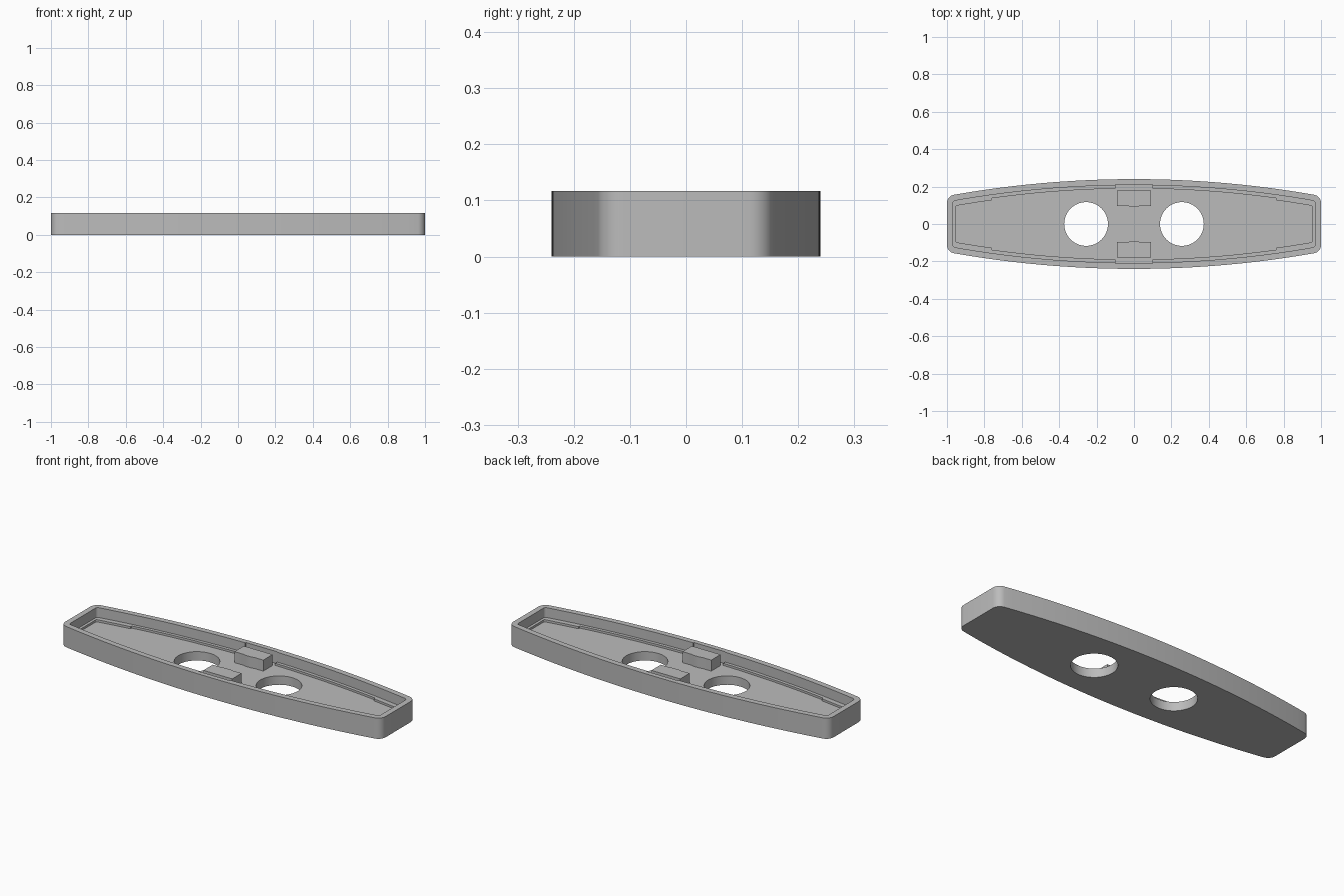
import bpy, bmesh, math

old = bpy.data.objects.get("Cube")
if old:
    bpy.data.objects.remove(old, do_unlink=True)

HEIGHT = 0.117
FLOOR = 0.05
LEDGE = 0.062
ARC_R = 5.58          # radius of the long bowed sides
HALF_W = 0.24

grey = bpy.data.materials.new("plain_grey")
grey.use_nodes = True
grey.diffuse_color = (0.5, 0.5, 0.5, 1)
grey.node_tree.nodes["Principled BSDF"].inputs["Base Color"].default_value = (0.5, 0.5, 0.5, 1)


def outline(end, side, r):
    """Bowed bar outline, inset from the ends and sides, with rounded corners."""
    yc = ARC_R - HALF_W
    big = ARC_R - side
    cx = 1 - end - r
    cy = math.sqrt((big - r) ** 2 - cx ** 2) - yc
    phi = math.atan2(cy + yc, cx)
    quarter = [(cx + r * math.cos(phi * i / 8), cy + r * math.sin(phi * i / 8)) for i in range(9)]
    steps = 20
    for i in range(1, steps + 1):
        a = phi + (math.pi / 2 - phi) * i / steps
        quarter.append((big * math.cos(a), big * math.sin(a) - yc))
    half = quarter + [(-x, y) for x, y in reversed(quarter[:-1])]
    return half + [(-x, -y) for x, y in half]


def prism(name, pts, z0, z1):
    """Upright solid from a plan outline."""
    bm = bmesh.new()
    base = bm.faces.new([bm.verts.new((x, y, z0)) for x, y in pts])
    top = bmesh.ops.extrude_face_region(bm, geom=[base])["geom"]
    verts = [v for v in top if isinstance(v, bmesh.types.BMVert)]
    bmesh.ops.translate(bm, verts=verts, vec=(0, 0, z1 - z0))
    bmesh.ops.recalc_face_normals(bm, faces=bm.faces)
    mesh = bpy.data.meshes.new(name)
    bm.to_mesh(mesh)
    bm.free()
    mesh.materials.append(grey)
    ob = bpy.data.objects.new(name, mesh)
    bpy.context.collection.objects.link(ob)
    return ob


def cut(ob, cutter):
    """Subtract a cutter, keep the result and drop the cutter."""
    mod = ob.modifiers.new("cut", 'BOOLEAN')
    mod.operation = 'DIFFERENCE'
    mod.solver = 'EXACT'
    mod.object = cutter
    deps = bpy.context.evaluated_depsgraph_get()
    mesh = bpy.data.meshes.new_from_object(ob.evaluated_get(deps))
    ob.modifiers.clear()
    ob.data = mesh
    bpy.data.objects.remove(cutter, do_unlink=True)


def rect(x, y):
    return [(x, y), (-x, y), (-x, -y), (x, -y)]


def circle(cx, r, n=64):
    return [(cx + r * math.cos(2 * math.pi * i / n), r * math.sin(2 * math.pi * i / n)) for i in range(n)]


# Tray body with its main cavity
tray = prism("tray", outline(0, 0, 0.045), 0, HEIGHT)
above = HEIGHT + 0.1
cut(tray, prism("cavity", outline(0.032, 0.032, 0.015), LEDGE, above))

# Floor pocket, narrower near the ends, leaving a low ledge
cut(tray, prism("end_pocket", outline(0.047, 0.06, 0.006), FLOOR, above))
middle = [p for p in outline(0.047, 0.05, 0.006) if abs(p[0]) < 0.8]
cut(tray, prism("middle_pocket", middle, FLOOR, above))

# Recess behind the blocks
cut(tray, prism("block_recess", rect(0.1, 0.212), FLOOR, above))

# Two round through holes
for side in (-1, 1):
    cut(tray, prism("hole", circle(side * 0.256, 0.117), -0.1, above))

# Pair of blocks with a slightly hollowed inner face
profile = [(0.09, 0.18), (-0.09, 0.18), (-0.09, 0.097), (-0.035, 0.097),
           (-0.018, 0.093), (0.018, 0.093), (0.035, 0.097), (0.09, 0.097)]
parts = [tray]
for name, s in (("back_block", 1), ("front_block", -1)):
    parts.append(prism(name, [(x, s * y) for x, y in profile], FLOOR - 0.01, 0.112))

# Smooth curved walls, keep edges crisp
bpy.ops.object.select_all(action='DESELECT')
for ob in parts:
    ob.select_set(True)
bpy.context.view_layer.objects.active = tray
bpy.ops.object.shade_smooth_by_angle(angle=math.radians(25))
